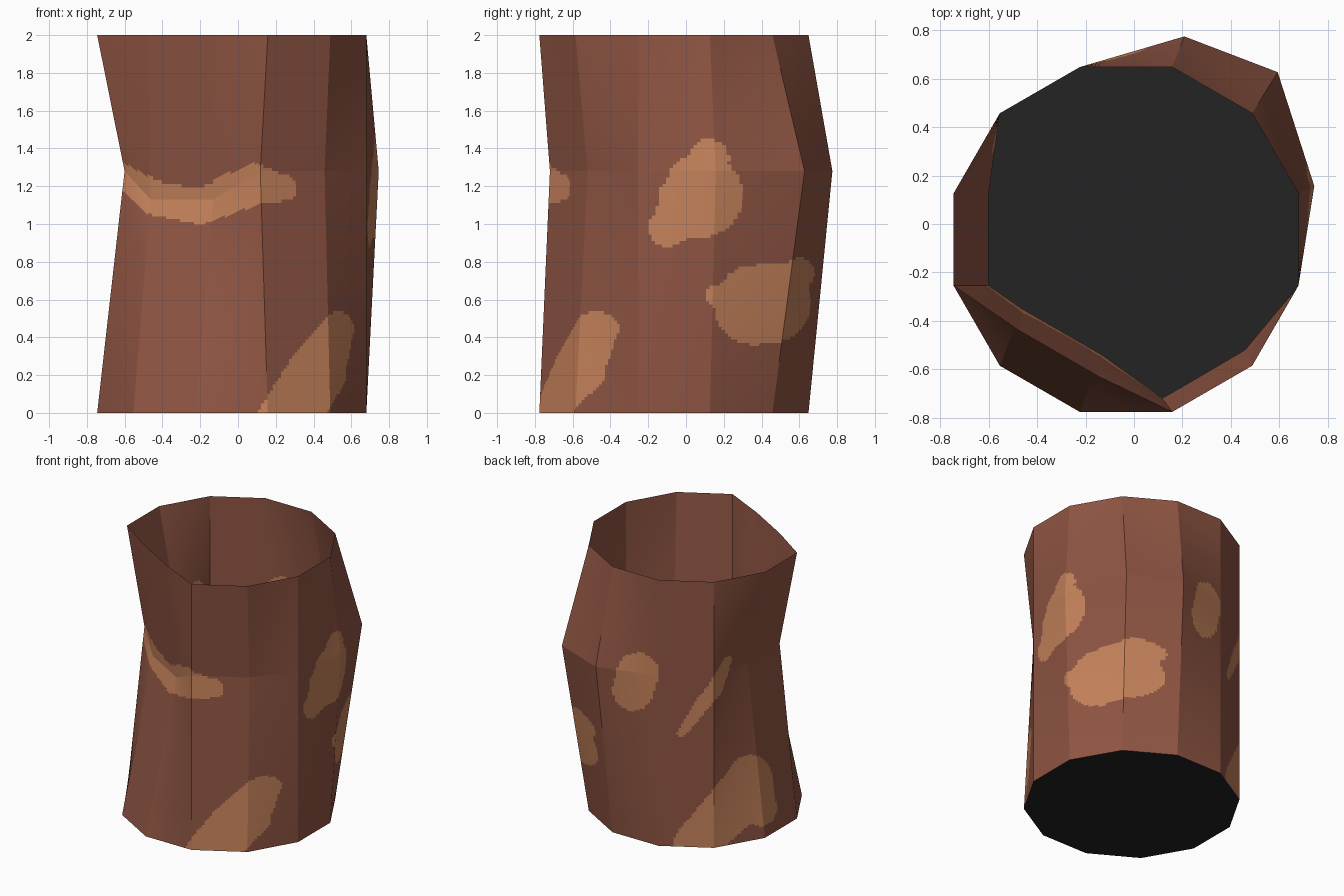
import bpy, bmesh, math
from mathutils import Vector

if "Cube" in bpy.data.objects:
    bpy.data.objects.remove(bpy.data.objects["Cube"])


def material(name, rgb):
    m = bpy.data.materials.new(name)
    m.diffuse_color = (*rgb, 1)
    m.use_nodes = True
    m.node_tree.nodes["Principled BSDF"].inputs["Base Color"].default_value = m.diffuse_color
    return m


BARK = material("brown bark", (0.275, 0.091, 0.056))
SPOT = material("tan spot", (0.565, 0.225, 0.105))
DARK = material("black base", (0.017, 0.017, 0.017))

# Three 12-sided rings: regular at the ends, dented and bulged in the middle
N = 12
BEND = 1.28


def regular(z):
    angles = [math.radians(15 + 30 * i) for i in range(N)]
    return [Vector((-0.033 + 0.7376 * math.cos(a), -0.064 + 0.7376 * math.sin(a), z)) for a in angles]


def move(ring, i, dx, dy, dz=0):
    ring[i] += Vector((dx, dy, dz))


bottom, middle, top = regular(0), regular(BEND), regular(2)
for i in (7, 8):                      # front-left rim corners pushed in
    move(top, i, 0.08, 0.145)
for i in (0, 1, 2):                   # bulge at the back right
    move(middle, i, 0.05 + 0.055 * (i == 1), 0.03 + 0.1 * (i > 0) + 0.04 * (i == 1))
middle[2].y = 0.775
middle[0].x = 0.745
for i in (5, 6):                      # dent on the left
    move(middle, i, 0.145, 0)
for i in (7, 8):                      # deep, lower dent at the front left
    move(middle, i, 0.092, 0.235, -0.15)
move(middle, 9, -0.04, 0.056)
move(middle, 10, -0.03, 0.065)

# Spots: brush strokes of (across, up, radius), seen from (azimuth, elevation)
FRONT, RIGHT, BACK_LEFT = (-90, 0), (0, 0), (125, 25.7)
spots = [
    (FRONT, [(-0.62, 1.27, 0.055), (-0.45, 1.14, 0.09), (-0.2, 1.09, 0.09), (0.08, 1.21, 0.11), (0.24, 1.19, 0.07)]),
    (FRONT, [(0.26, -0.05, 0.16), (0.42, 0.22, 0.155), (0.53, 0.45, 0.085)]),
    (RIGHT, [(-0.1, 0.98, 0.1), (0.08, 1.15, 0.22), (0.12, 1.34, 0.11)]),
    (RIGHT, [(0.15, 0.62, 0.05), (0.36, 0.57, 0.21), (0.45, 0.58, 0.21), (0.6, 0.74, 0.08)]),
    (BACK_LEFT, [(-0.36, 0.77, 0.14), (-0.33, 0.88, 0.145)]),
    (BACK_LEFT, [(-0.03, 0.48, 0.03), (0.1, 0.66, 0.05), (0.2, 0.78, 0.05), (0.29, 0.98, 0.025)]),
    (BACK_LEFT, [(0.07, -0.27, 0.15), (0.33, 0, 0.17), (0.44, 0.19, 0.145), (0.5, -0.03, 0.12)]),
]


def in_stroke(u, v, stroke):
    for (x, y, r), (x2, y2, r2) in zip(stroke, stroke[1:]):
        dx, dy = x2 - x, y2 - y
        t = min(1, max(0, ((u - x) * dx + (v - y) * dy) / (dx * dx + dy * dy)))
        if math.hypot(u - x - t * dx, v - y - t * dy) < r + t * (r2 - r):
            return True
    return False


def is_spot(c, n):
    for (az, el), stroke in spots:
        ca, sa = math.cos(math.radians(az)), math.sin(math.radians(az))
        if n.x * ca + n.y * sa < 0.03:
            continue
        depth = c.x * ca + c.y * sa
        v = c.z * math.cos(math.radians(el)) - depth * math.sin(math.radians(el))
        if in_stroke(c.y * ca - c.x * sa, v, stroke):
            return True
    return False


def add_object(name, bm, mats):
    me = bpy.data.meshes.new(name)
    bm.to_mesh(me)
    bm.free()
    for m in mats:
        me.materials.append(m)
    bpy.context.collection.objects.link(bpy.data.objects.new(name, me))


# Open trunk wall: each flat side is finely gridded so spots can be cut into it
SIDE, LOW, HIGH = 22, 76, 42
rows = [(bottom, middle, k / LOW) for k in range(LOW)]
rows += [(middle, top, k / HIGH) for k in range(HIGH + 1)]
bm = bmesh.new()
grid = []
for a, b, t in rows:
    ring = [p.lerp(q, t) for p, q in zip(a, b)]
    grid.append([bm.verts.new(ring[i].lerp(ring[(i + 1) % N], s / SIDE))
                 for i in range(N) for s in range(SIDE)])
for r0, r1 in zip(grid, grid[1:]):
    for j in range(len(r0)):
        k = (j + 1) % len(r0)
        f = bm.faces.new((r0[j], r0[k], r1[k], r1[j]))
        f.normal_update()
        f.material_index = int(is_spot(f.calc_center_median(), f.normal))
add_object("trunk_wall", bm, [BARK, SPOT])

# Black closed base
bm = bmesh.new()
bm.faces.new([bm.verts.new(p) for p in reversed(bottom)])
add_object("trunk_base", bm, [DARK])
